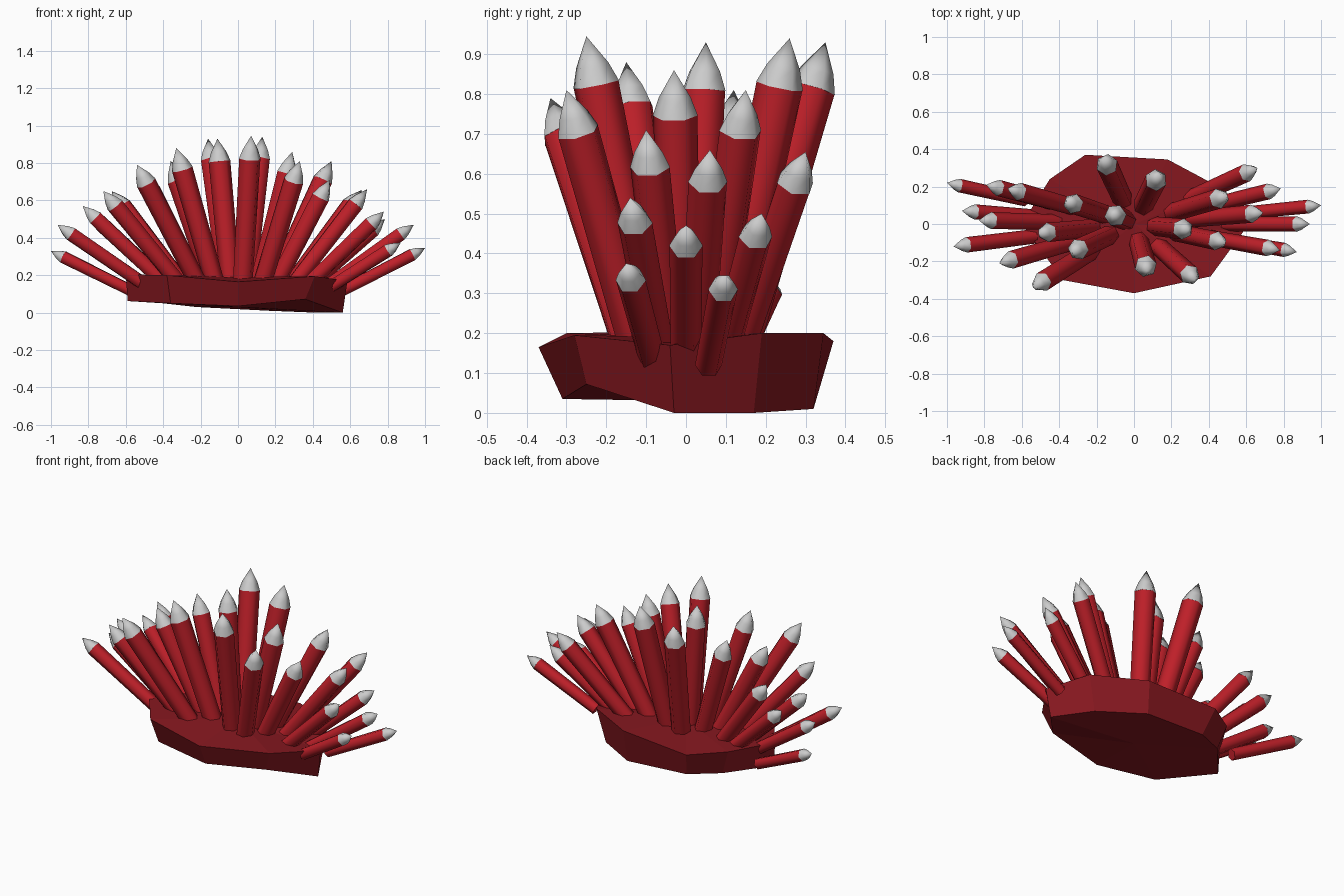
import bpy, bmesh, math
from mathutils import Vector

if "Cube" in bpy.data.objects:
    bpy.data.objects.remove(bpy.data.objects["Cube"])

def material(name, col):
    m = bpy.data.materials.new(name)
    m.diffuse_color = (*col, 1)
    m.use_nodes = True
    m.node_tree.nodes["Principled BSDF"].inputs["Base Color"].default_value = m.diffuse_color
    return m

RED = material("red", (0.52, 0.014, 0.022))
DARK = material("dark_red", (0.24, 0.009, 0.014))
GREY = material("pale_grey", (0.6, 0.6, 0.6))

def finish(name, bm, mat, angle=None):
    bmesh.ops.recalc_face_normals(bm, faces=bm.faces)
    me = bpy.data.meshes.new(name)
    bm.to_mesh(me)
    bm.free()
    me.materials.append(mat)
    ob = bpy.data.objects.new(name, me)
    bpy.context.collection.objects.link(ob)
    if angle:
        bpy.ops.object.select_all(action='DESELECT')
        ob.select_set(True)
        bpy.context.view_layer.objects.active = ob
        bpy.ops.object.shade_smooth_by_angle(angle=math.radians(angle))

def lathe(name, start, axis, profile, mat, sides=6):
    # low-sided revolved shape: profile is (distance along axis, radius)
    bm = bmesh.new()
    q = axis.to_track_quat('Z', 'Y')
    rings = []
    for d, r in profile:
        if r == 0:
            rings.append([bm.verts.new(start + axis * d)] * sides)
            continue
        rings.append([bm.verts.new(start + q @ Vector((
            r * math.cos(2 * math.pi * i / sides),
            r * math.sin(2 * math.pi * i / sides), d))) for i in range(sides)])
    bm.faces.new(rings[0])
    for a, b in zip(rings, rings[1:]):
        for i in range(sides):
            j = (i + 1) % sides
            f = [a[i], a[j], b[j]] + ([b[i]] if b[i] is not b[j] else [])
            bm.faces.new(f)
    if rings[-1][0] is not rings[-1][1]:
        bm.faces.new(rings[-1])
    finish(name, bm, mat, 65)

# irregular rock base: top and bottom outlines
top = [(0, -.37, .165), (.41, -.28, .195), (.585, -.04, .17), (.47, .19, .2), (.18, .345, .2),
       (-.26, .37, .18), (-.45, .24, .2), (-.6, 0, .205), (-.38, -.3, .2)]
bottom = [(0, -.31, .035), (.36, -.25, .072), (.56, -.03, 0), (.42, .17, 0), (.17, .32, .01),
          (-.22, .31, .03), (-.4, .22, .05), (-.59, 0, .062), (-.36, -.25, .05)]
bm = bmesh.new()
tv = [bm.verts.new(p) for p in top]
bv = [bm.verts.new(p) for p in bottom]
tc, bc = bm.verts.new((0, 0, .19)), bm.verts.new((0, 0, .03))
for i in range(len(tv)):
    j = (i + 1) % len(tv)
    bm.faces.new((bv[i], bv[j], tv[j], tv[i]))
    bm.faces.new((tv[i], tv[j], tc))
    bm.faces.new((bv[j], bv[i], bc))
finish("base", bm, DARK)

# crystal tip positions
tips = [(-1, .22, .33), (-.79, .21, .53), (-.675, .19, .65), (-.92, .07, .44), (-.83, .02, .57),
        (-.965, -.12, .47), (-.72, -.21, .65), (-.54, -.34, .79), (-.51, -.05, .75),
        (-.33, -.15, .88), (-.36, .12, .81), (-.11, .05, .93), (-.16, .35, .93),
        (.13, .26, .94), (.07, -.25, .945), (.33, -.3, .81), (.29, -.03, .86),
        (.49, -.1, .71), (.5, .15, .81), (.66, .3, .655), (.785, .19, .5), (.69, .06, .66),
        (1, .1, .345), (.94, 0, .47), (.87, -.15, .375), (.78, -.14, .54)]
for n, t in enumerate(tips, 1):
    tip = Vector(t)
    origin = Vector((0, 0, -.1 - .2 * t[2]))
    start = origin.lerp(tip, (.12 - origin.z) / (tip.z - origin.z))
    axis = (tip - start).normalized()
    r = .024 + .037 * t[2]
    length = (tip - start).length
    h = 2.1 * r
    lathe(f"crystal_shaft_{n}", start, axis, [(0, r * .92), (length - h, r)], RED)
    lathe(f"crystal_tip_{n}", start + axis * (length - h), axis,
          [(0, r * 1.02), (h * .4, r * .72), (h, 0)], GREY)
